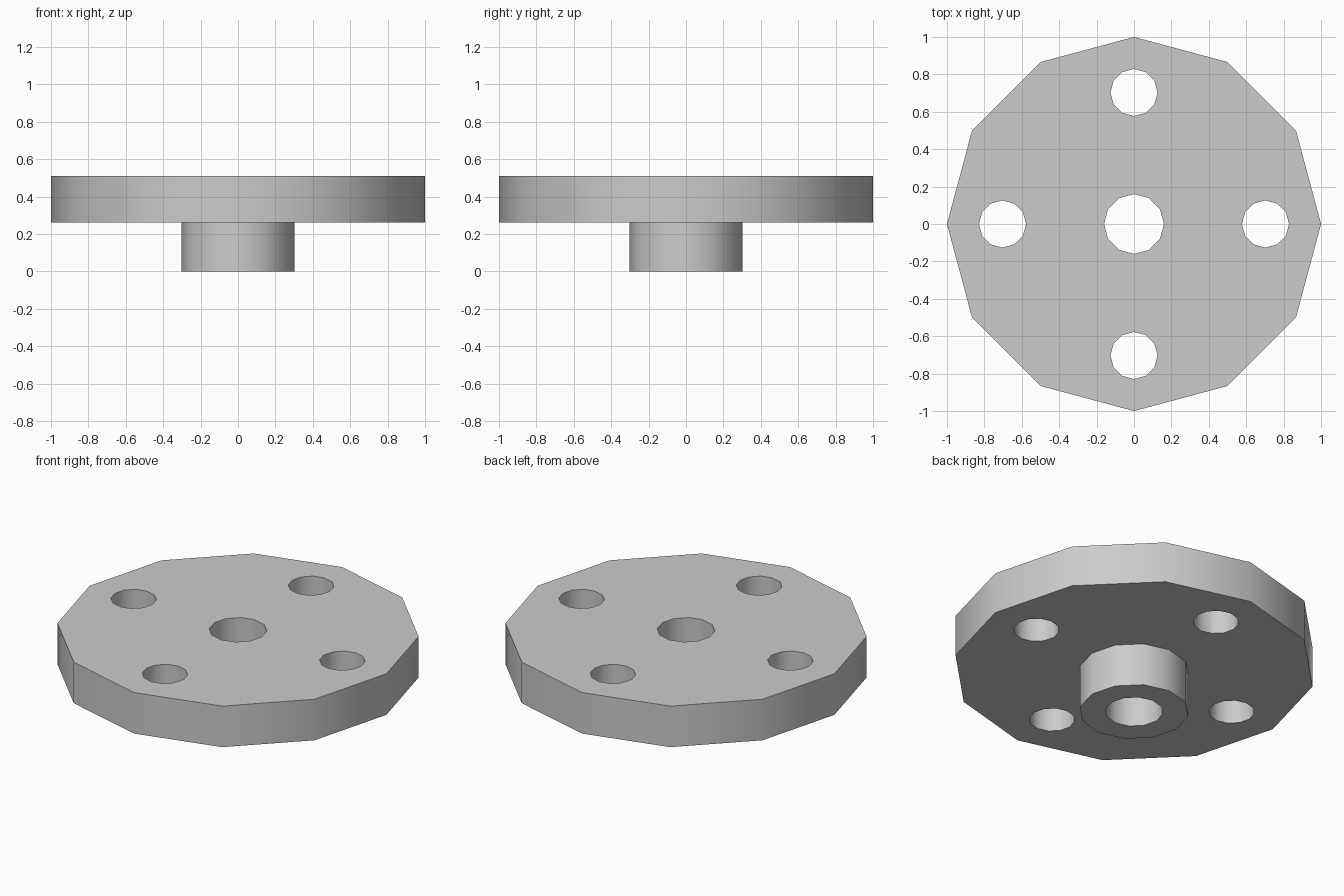
import bpy
from math import radians

if "Cube" in bpy.data.objects:
    bpy.data.objects.remove(bpy.data.objects["Cube"])

SIDES = 12
HUB_R, HUB_Z = 0.303, 0.26
DISC_R, TOP_Z = 1.0, 0.51
BORE_R = 0.16
BOLT_R, BOLT_CIRCLE = 0.126, 0.703


def cylinder(name, radius, z0, z1, x=0, y=0):
    # 12-sided prism with a corner on the +x axis
    bpy.ops.mesh.primitive_cylinder_add(
        vertices=SIDES, radius=radius, depth=z1 - z0,
        location=(x, y, (z0 + z1) / 2))
    ob = bpy.context.object
    ob.name = name
    return ob


def combine(target, tool, operation):
    # Boolean the tool into the target, then discard the tool
    tool.hide_render = True
    mod = target.modifiers.new(operation.title(), 'BOOLEAN')
    mod.operation = operation
    mod.solver = 'EXACT'
    mod.object = tool
    bpy.context.view_layer.objects.active = target
    bpy.ops.object.modifier_apply(modifier=mod.name)
    bpy.data.objects.remove(tool, do_unlink=True)


# Wide disc with a short hub below it
flange = cylinder("hubbed_flange", DISC_R, HUB_Z, TOP_Z)
combine(flange, cylinder("hub", HUB_R, 0, HUB_Z + 0.1), 'UNION')

# Central bore and four bolt holes
combine(flange, cylinder("bore_cutter", BORE_R, -0.2, 0.8), 'DIFFERENCE')
for dx, dy in ((1, 0), (0, 1), (-1, 0), (0, -1)):
    cutter = cylinder("bolt_hole_cutter", BOLT_R, 0.1, 0.8,
                      dx * BOLT_CIRCLE, dy * BOLT_CIRCLE)
    combine(flange, cutter, 'DIFFERENCE')

# Smooth round walls, crisp rims
bpy.ops.object.select_all(action='DESELECT')
flange.select_set(True)
bpy.context.view_layer.objects.active = flange
bpy.ops.object.shade_smooth_by_angle(angle=radians(40))
